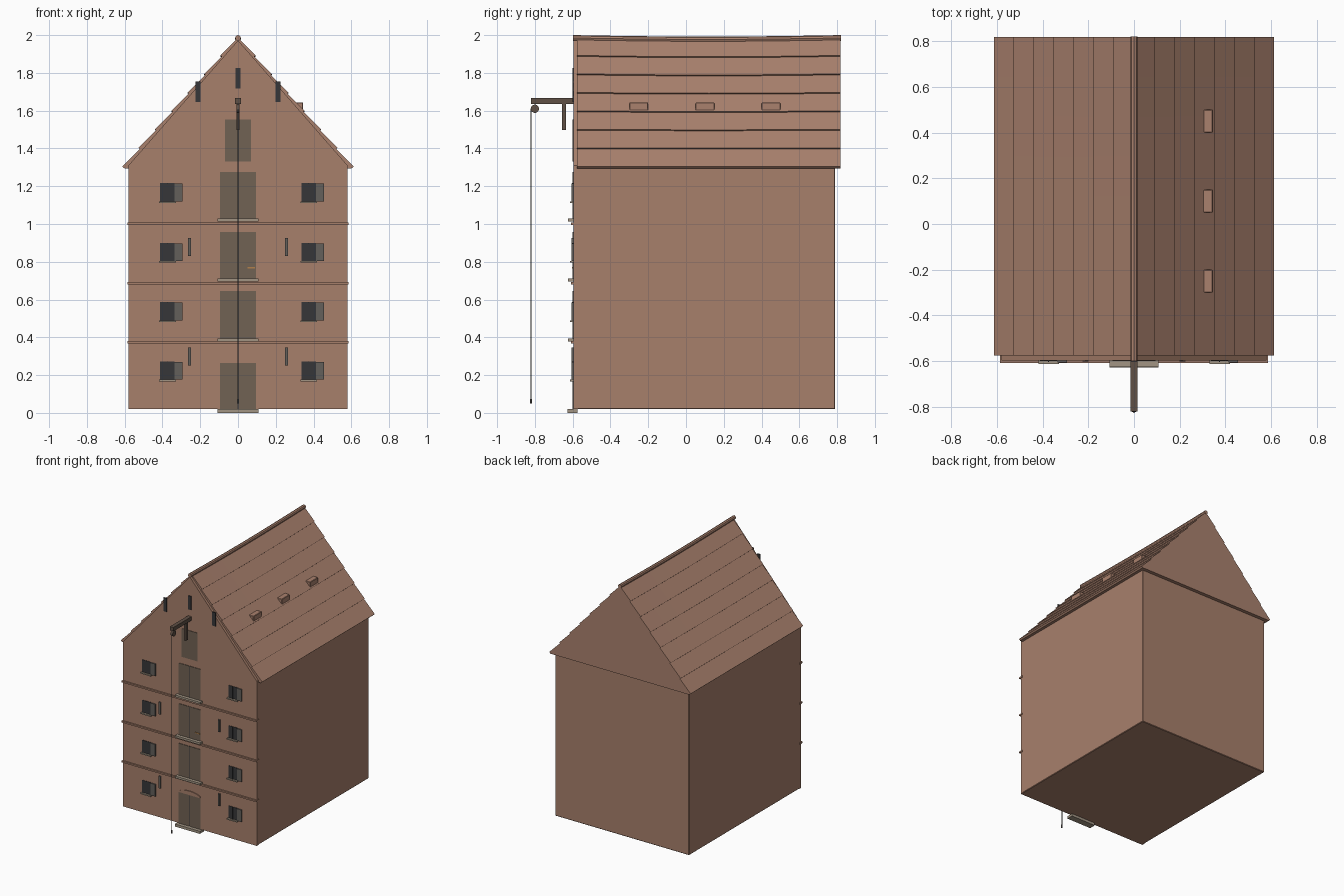
import bpy, bmesh, math
from mathutils import Matrix

if "Cube" in bpy.data.objects:
    bpy.data.objects.remove(bpy.data.objects["Cube"])


def material(name, rgb):
    m = bpy.data.materials.new(name)
    m.diffuse_color = (*rgb, 1)
    m.use_nodes = True
    m.node_tree.nodes["Principled BSDF"].inputs["Base Color"].default_value = m.diffuse_color
    return m


BRICK = material("brick", (0.39, 0.215, 0.148))
TILE = material("roof_tile", (0.40, 0.22, 0.155))
DOOR = material("door_wood", (0.165, 0.122, 0.088))
DARK = material("dark_opening", (0.037, 0.037, 0.04))
IRON = material("grey_iron", (0.125, 0.115, 0.105))
STONE = material("pale_stone", (0.36, 0.30, 0.23))
BEAM = material("beam_wood", (0.115, 0.08, 0.06))
BRASS = material("brass", (0.45, 0.22, 0.07))


def finish(bm, name, mat, bevel=0):
    bmesh.ops.recalc_face_normals(bm, faces=bm.faces)
    me = bpy.data.meshes.new(name)
    bm.to_mesh(me)
    bm.free()
    me.materials.append(mat)
    ob = bpy.data.objects.new(name, me)
    bpy.context.collection.objects.link(ob)
    if bevel:
        mod = ob.modifiers.new("bevel", "BEVEL")
        mod.width = bevel
        mod.segments = 1
    return ob


def boxes(name, mat, items, bevel=0):
    """One object from boxes given as (x0, x1, y0, y1, z0, z1)."""
    bm = bmesh.new()
    for x0, x1, y0, y1, z0, z1 in items:
        mtx = Matrix.Translation(((x0 + x1) / 2, (y0 + y1) / 2, (z0 + z1) / 2)) \
            @ Matrix.Diagonal((x1 - x0, y1 - y0, z1 - z0, 1))
        bmesh.ops.create_cube(bm, size=1, matrix=mtx)
    return finish(bm, name, mat, bevel)


def extrude_y(name, mat, profile, ys, sag=0):
    """Sweep an x/z profile along y, sagging in the middle near the ridge."""
    bm = bmesh.new()
    rings = []
    for y in ys:
        t = (y - ys[0]) / (ys[-1] - ys[0])
        drop = sag * math.sin(math.pi * t)
        rings.append([bm.verts.new((x, y, z - drop * max(0, (z - 1.3) / 0.7)))
                      for x, z in profile])
    n = len(profile)
    for a, b in zip(rings, rings[1:]):
        for i in range(n):
            bm.faces.new((a[i], a[(i + 1) % n], b[(i + 1) % n], b[i]))
    bm.faces.new(rings[0])
    bm.faces.new(rings[-1])
    return finish(bm, name, mat)


def cylinder(name, mat, radius, depth, loc, axis="Z", sides=12):
    bm = bmesh.new()
    rot = Matrix.Rotation(math.pi / 2, 4, "Y") if axis == "X" else Matrix()
    bmesh.ops.create_cone(bm, cap_ends=True, segments=sides, radius1=radius,
                          radius2=radius, depth=depth,
                          matrix=Matrix.Translation(loc) @ rot)
    return finish(bm, name, mat)


F = -0.596          # front surface of the facade

# Main body and front gable wall
boxes("main_walls", BRICK, [(-0.58, 0.58, -0.58, 0.79, 0.02, 1.30)], 0.004)
extrude_y("front_gable_wall", BRICK,
          [(-0.58, 0.02), (0.58, 0.02), (0.58, 1.31), (0, 1.972), (-0.58, 1.31)],
          [F, -0.572])

# Roof with stepped tile courses and a slight sag
half, courses, lift = [], 7, 0.008
EX, EZ, RZ = 0.607, 1.30, 1.985
L = math.hypot(EX, RZ - EZ)
nx, nz = (RZ - EZ) / L, EX / L
for i in range(courses):
    a, b = i / courses, (i + 1) / courses
    half.append((EX * (1 - a) + nx * lift, EZ + (RZ - EZ) * a + nz * lift))
    if i < courses - 1:
        half.append((EX * (1 - b), EZ + (RZ - EZ) * b))
profile = [(EX - 0.005, EZ - 0.005)] + half + [(0, RZ)] \
    + [(-x, z) for x, z in reversed(half)] + [(-EX + 0.005, EZ - 0.005)]
roof_ys = [-0.576 + 1.394 * i / 8 for i in range(9)]
extrude_y("tiled_roof", TILE, profile, roof_ys, 0.008)
ridge = [(0.015 * math.cos(k * math.pi / 4), 1.985 + 0.015 * math.sin(k * math.pi / 4))
         for k in range(8)]
extrude_y("ridge_cap", TILE, ridge, [-0.598 + 1.418 * i / 8 for i in range(9)], 0.008)

# Three small roof vents on the right slope
boxes("roof_vents", TILE,
      [(0.26, 0.345, y - 0.05, y + 0.05, 1.585, 1.643) for y in (-0.25, 0.10, 0.45)], 0.003)

# String courses between floors
boxes("string_courses", BRICK,
      [(-0.585, 0.585, -0.608, -0.575, z, z + 0.012) for z in (0.368, 0.681, 0.995)])

# Loading doors with two leaves each, and the attic hatch
doors = [(0.02, 0.264, 0.094), (0.395, 0.646, 0.094), (0.712, 0.957, 0.094), (1.03, 1.275, 0.094)]
leaves = []
for z0, z1, w in doors:
    leaves += [(-w, -0.002, F - 0.004, F, z0, z1), (0.002, w, F - 0.004, F, z0, z1)]
leaves.append((-0.068, 0.068, F - 0.004, F, 1.33, 1.552))
boxes("loading_doors", DOOR, leaves)
boxes("door_gaps", DARK, [(-0.002, 0.002, F - 0.002, F, z0, z1) for z0, z1, w in doors])
boxes("door_sills", STONE,
      [(-0.108, 0.108, -0.625, F, z0 - 0.016, z0) for z0, z1, w in doors[1:]]
      + [(-0.108, 0.108, -0.627, -0.575, 0, 0.02)])
boxes("door_latch", BRASS, [(0.05, 0.09, F - 0.008, F, 0.765, 0.772)])
arch = [(0.095 * math.sin(a), 0.265 + 0.031 * math.cos(a))
        for a in [math.pi * (k / 10 - 0.5) for k in range(11)]]
extrude_y("door_arch", BRICK, arch, [F - 0.006, F])

# Windows: dark pane, centre bar, sill and an open shutter on the right
panes, bars, sills, shutters = [], [], [], []
for z in (0.176, 0.49, 0.804, 1.12):
    for x in (-0.412, 0.336):
        panes.append((x, x + 0.076, F - 0.003, F, z, z + 0.096))
        bars.append((x + 0.036, x + 0.04, F - 0.008, F, z, z + 0.096))
        sills.append((x - 0.005, x + 0.083, -0.613, F, z - 0.009, z))
        shutters.append((x + 0.077, x + 0.118, F - 0.009, F, z, z + 0.094))
boxes("window_panes", DARK, panes)
boxes("window_bars", DARK, bars)
boxes("window_sills", STONE, sills)
boxes("window_shutters", IRON, shutters)

# Gable slots and wall anchors
boxes("gable_slots", DARK,
      [(x - 0.014, x + 0.014, F - 0.006, F, z, z + 0.107)
       for x, z in ((-0.212, 1.647), (0, 1.718), (0.212, 1.647))])
boxes("wall_anchors", IRON,
      [(s * 0.257 - 0.007, s * 0.257 + 0.007, F - 0.009, F, z, z + 0.095)
       for s in (-1, 1) for z in (0.25, 0.83)])

# Hoist beam, hanging brace, pulley, rope and hook
boxes("hoist_beam", BEAM, [(-0.015, 0.015, -0.82, -0.58, 1.636, 1.666)])
boxes("hoist_brace", BEAM, [(-0.009, 0.009, -0.656, -0.634, 1.497, 1.64)])
cylinder("hoist_pulley", BEAM, 0.022, 0.018, (0, -0.80, 1.61), "X", 14)
cylinder("hoist_rope", IRON, 0.003, 1.54, (0, -0.82, 0.84), sides=6)
cylinder("rope_hook", IRON, 0.006, 0.025, (0, -0.82, 0.062), sides=8)
